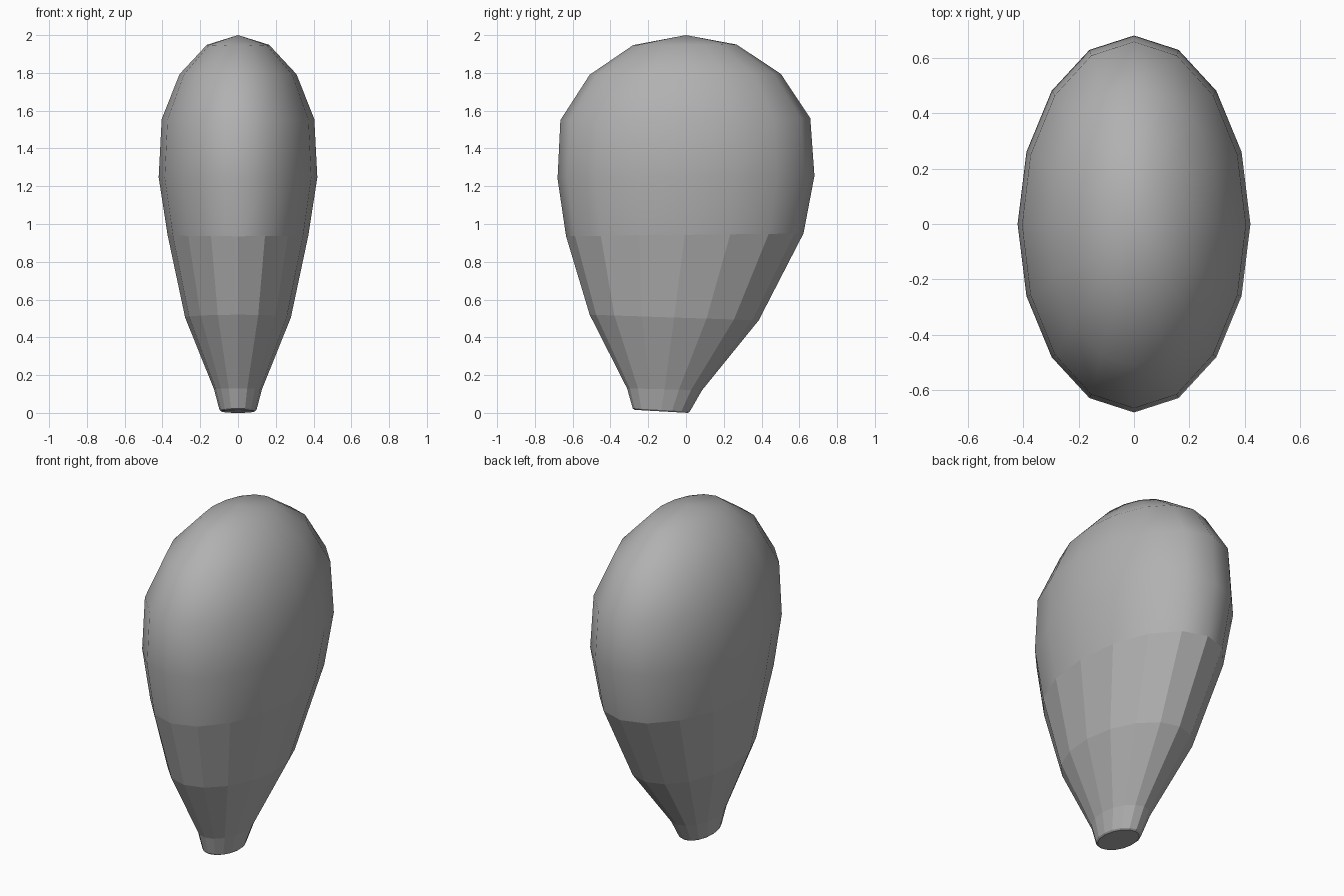
import bpy, bmesh
from math import sin, cos, pi

if "Cube" in bpy.data.objects:
    bpy.data.objects.remove(bpy.data.objects["Cube"])

SIDES = 16

# Rings from bottom to top: x radius, front y, back y, front z, back z
rings = [
    (0.090, -0.272, 0.010, 0.016, 0.000),
    (0.098, -0.282, 0.020, 0.024, 0.007),
    (0.127, -0.312, 0.085, 0.130, 0.120),
    (0.280, -0.510, 0.385, 0.520, 0.490),
    (0.373, -0.635, 0.622, 0.935, 0.950),
    (0.420, -0.680, 0.680, 1.240, 1.255),
    (0.404, -0.665, 0.658, 1.550, 1.560),
    (0.310, -0.510, 0.502, 1.790, 1.795),
    (0.165, -0.280, 0.268, 1.947, 1.950),
]
FIRST_SMOOTH = 4  # bands from this ring upward are smooth

bm = bmesh.new()
loops = []
for rx, yf, yb, zf, zb in rings:
    loop = []
    for i in range(SIDES):
        a = 2 * pi * i / SIDES
        s = sin(a)
        loop.append(bm.verts.new((rx * cos(a),
                                  (yf + yb) / 2 + s * (yb - yf) / 2,
                                  (zf + zb) / 2 + s * (zb - zf) / 2)))
    loops.append(loop)

# Side bands
for k in range(len(loops) - 1):
    a, b = loops[k], loops[k + 1]
    for i in range(SIDES):
        j = (i + 1) % SIDES
        f = bm.faces.new((a[i], a[j], b[j], b[i]))
        f.smooth = k >= FIRST_SMOOTH

# Rounded tip and flat foot
tip = bm.verts.new((0, 0, 2.0))
for i in range(SIDES):
    bm.faces.new((loops[-1][i], loops[-1][(i + 1) % SIDES], tip)).smooth = True
bm.faces.new(loops[0][::-1])
bmesh.ops.recalc_face_normals(bm, faces=bm.faces)

mesh = bpy.data.meshes.new("bulb_body")
bm.to_mesh(mesh)
bm.free()
body = bpy.data.objects.new("bulb_body", mesh)
bpy.context.collection.objects.link(body)

# Dark grey surface
grey = bpy.data.materials.new("dark_grey")
grey.diffuse_color = (0.44, 0.44, 0.44, 1)
grey.use_nodes = True
grey.node_tree.nodes["Principled BSDF"].inputs["Base Color"].default_value = grey.diffuse_color
mesh.materials.append(grey)
